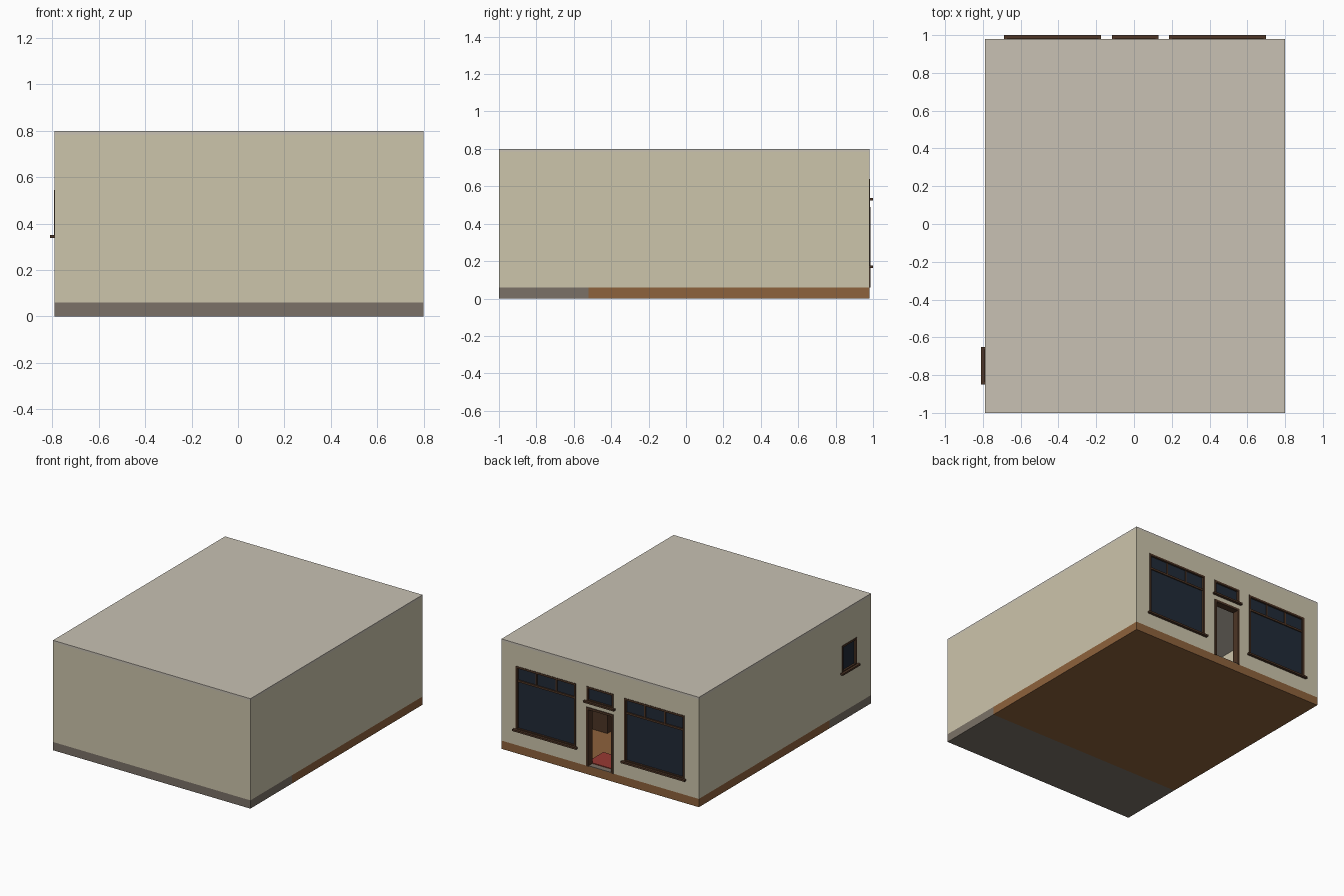
import bpy, bmesh
from mathutils import Matrix, Vector

if "Cube" in bpy.data.objects:
    bpy.data.objects.remove(bpy.data.objects["Cube"])


def material(name, r, g, b):
    m = bpy.data.materials.new(name)
    m.diffuse_color = ((r / 255) ** 2.2, (g / 255) ** 2.2, (b / 255) ** 2.2, 1)
    m.use_nodes = True
    m.node_tree.nodes["Principled BSDF"].inputs["Base Color"].default_value = m.diffuse_color
    return m


PLASTER = material("plaster", 203, 195, 170)
ROOF = material("roof", 199, 192, 178)
WOOD = material("floor_wood", 140, 98, 62)
STONE = material("stone", 122, 113, 103)
TRIM = material("dark_trim", 78, 56, 42)
GLASS = material("dark_glass", 38, 46, 58)
RED = material("red_cloth", 150, 60, 54)


def boxes(name, spans, mat=None):
    """One object from boxes given as (x0, x1, y0, y1, z0, z1)."""
    bm = bmesh.new()
    for x0, x1, y0, y1, z0, z1 in spans:
        mid = Vector((x0 + x1, y0 + y1, z0 + z1)) / 2
        size = (abs(x1 - x0), abs(y1 - y0), abs(z1 - z0), 1)
        bmesh.ops.create_cube(bm, size=1, matrix=Matrix.Translation(mid) @ Matrix.Diagonal(size))
    me = bpy.data.meshes.new(name)
    bm.to_mesh(me)
    bm.free()
    if mat:
        me.materials.append(mat)
    ob = bpy.data.objects.new(name, me)
    bpy.context.collection.objects.link(ob)
    return ob


def back_wall(u0, u1, d0, d1, z0, z1):
    return (u0, u1, 0.98 + d0, 0.98 + d1, z0, z1)


def side_wall(u0, u1, d0, d1, z0, z1):
    return (-0.79 - d0, -0.79 - d1, u0, u1, z0, z1)


def cut(ob, cutter):
    cutter.hide_render = True
    cutter.hide_viewport = True
    cutter.display_type = 'WIRE'
    mod = ob.modifiers.new("cut", 'BOOLEAN')
    mod.operation = 'DIFFERENCE'
    mod.solver = 'EXACT'
    mod.object = cutter


# openings: name, wall, centre, half width, bottom, top, height of cross bar, upright count
CX = 0.006
windows = [
    ("left_shop_window", back_wall, CX - 0.437, 0.242, 0.17, 0.635, 0.52, 2),
    ("right_shop_window", back_wall, CX + 0.437, 0.242, 0.17, 0.635, 0.52, 2),
    ("transom_window", back_wall, CX, 0.108, 0.53, 0.64, None, 0),
    ("side_window", side_wall, -0.75, 0.085, 0.345, 0.545, None, 0),
]
DOOR_TOP, DW, T = 0.49, 0.108, 0.035

# floor slabs
boxes("shop_floor", [(-0.79, 0.8, -0.52, 0.98, 0, 0.06)], WOOD)
boxes("back_room_floor", [(-0.79, 0.8, -1, -0.52, 0, 0.06)], STONE)

# outer walls with two rooms hollowed out
walls = boxes("walls", [(-0.79, 0.8, -1, 0.98, 0.06, 0.785)], PLASTER)
cut(walls, boxes("room_cutter", [
    (-0.79 + T, 0.8 - T, -0.505, 0.98 - T, 0, 0.9),
    (-0.79 + T, 0.8 - T, -1 + T, -0.535, 0, 0.9)]))
holes = [w(c - h, c + h, -0.08, 0.05, z0, z1) for _, w, c, h, z0, z1, _, _ in windows]
holes.append(back_wall(CX - DW, CX + DW, -0.08, 0.05, 0, DOOR_TOP))
holes.append((0.3, 0.52, -0.6, -0.45, 0, DOOR_TOP))
cut(walls, boxes("opening_cutter", holes))

# roof slab
boxes("roof", [(-0.79, 0.8, -1, 0.98, 0.785, 0.8)], ROOF)

# windows: frame with bars, glass and sill
F = 0.014
for name, wall, c, h, z0, z1, bar, uprights in windows:
    d = (-0.03, 0.003)
    parts = [wall(c - h, c - h + F, *d, z0, z1), wall(c + h - F, c + h, *d, z0, z1),
             wall(c - h + F, c + h - F, *d, z1 - F, z1), wall(c - h + F, c + h - F, *d, z0, z0 + F)]
    if bar:
        parts.append(wall(c - h + F, c + h - F, -0.025, -0.002, bar, bar + F))
        for i in range(uprights):
            u = c - h + 2 * h * (i + 1) / (uprights + 1)
            parts.append(wall(u - 0.005, u + 0.005, -0.022, -0.004, bar + F, z1 - F))
    boxes(name + "_frame", parts, TRIM)
    boxes(name + "_glass", [wall(c - h + F, c + h - F, -0.016, -0.01, z0 + F, z1 - F)], GLASS)
    boxes(name + "_sill", [wall(c - h - 0.015, c + h + 0.015, 0, 0.02, z0 - 0.006, z0 + 0.007)], TRIM)

# open doorway: jambs, head and threshold
boxes("door_frame", [
    back_wall(CX - DW, CX - DW + 0.016, -0.045, 0.006, 0.06, DOOR_TOP),
    back_wall(CX + DW - 0.016, CX + DW, -0.045, 0.006, 0.06, DOOR_TOP),
    back_wall(CX - DW + 0.016, CX + DW - 0.016, -0.045, 0.006, DOOR_TOP - 0.016, DOOR_TOP)], TRIM)
boxes("threshold", [back_wall(CX - DW + 0.016, CX + DW - 0.016, -0.04, 0, 0.06, 0.064)], STONE)

# shop interior seen through the door
boxes("door_mat", [(-0.13, 0.14, 0.75, 0.93, 0.06, 0.065)], RED)
boxes("counter", [(0.29, 0.74, 0.31, 0.49, 0.06, 0.22), (0.28, 0.75, 0.30, 0.50, 0.22, 0.235)], TRIM)
